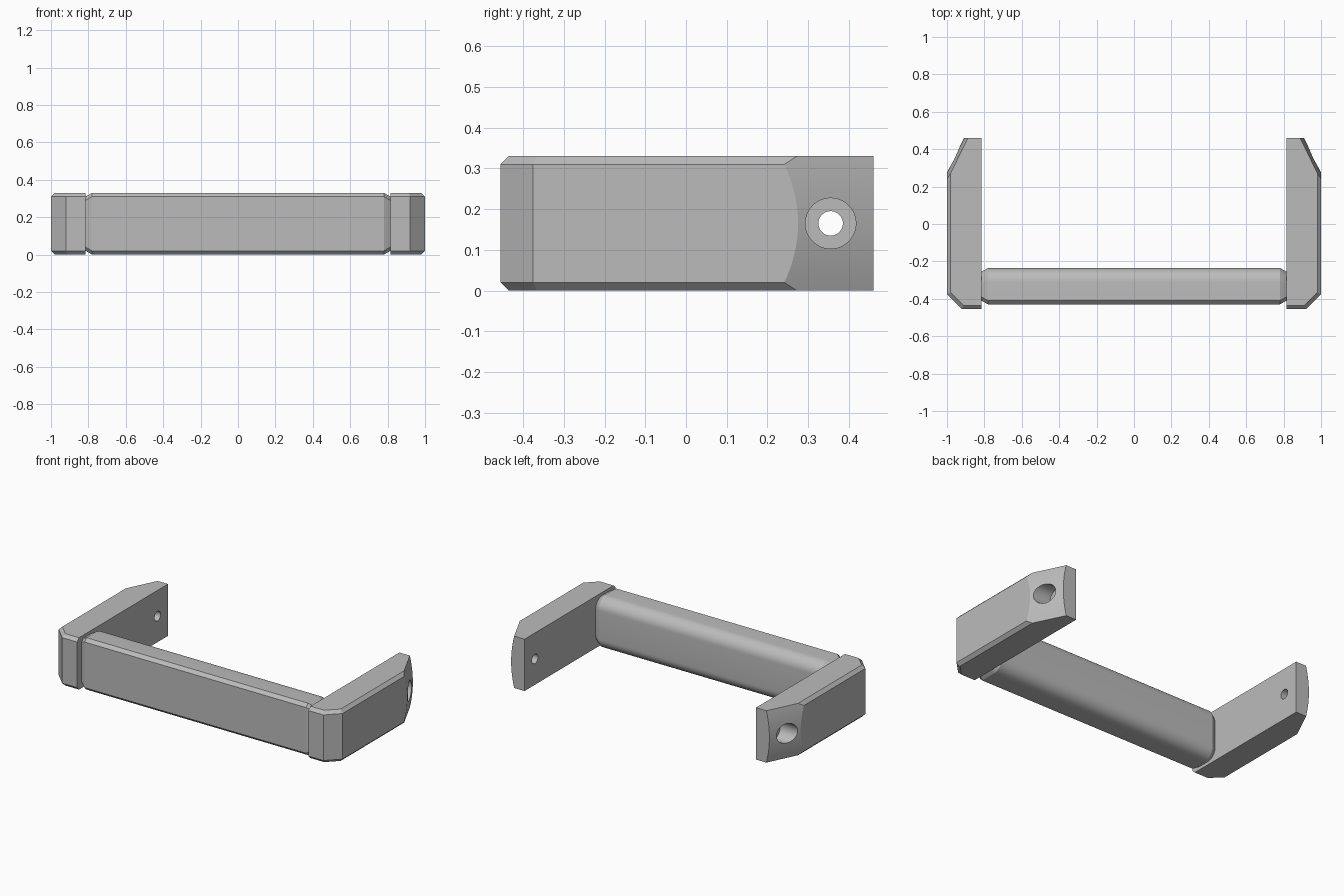
import bpy
import bmesh
import math

cube = bpy.data.objects.get("Cube")
if cube:
    bpy.data.objects.remove(cube, do_unlink=True)

H = 0.33          # overall height
MID = H / 2
C = 0.02          # edge chamfer

grey = bpy.data.materials.new("satin_grey")
grey.use_nodes = True
colour = (0.5, 0.5, 0.5, 1)
grey.diffuse_color = colour
grey.node_tree.nodes["Principled BSDF"].inputs["Base Color"].default_value = colour


def loft(name, sections):
    """Closed solid through matching rings of points."""
    bm = bmesh.new()
    rings = [[bm.verts.new(p) for p in s] for s in sections]
    for a, b in zip(rings, rings[1:]):
        for i in range(len(a)):
            j = (i + 1) % len(a)
            bm.faces.new((a[i], a[j], b[j], b[i]))
    bm.faces.new(rings[0])
    bm.faces.new(rings[-1])
    bmesh.ops.recalc_face_normals(bm, faces=bm.faces)
    mesh = bpy.data.meshes.new(name)
    bm.to_mesh(mesh)
    bm.free()
    mesh.materials.append(grey)
    obj = bpy.data.objects.new(name, mesh)
    bpy.context.collection.objects.link(obj)
    return obj


def smooth(obj):
    bpy.ops.object.select_all(action="DESELECT")
    obj.select_set(True)
    bpy.context.view_layer.objects.active = obj
    bpy.ops.object.shade_smooth_by_angle(angle=math.radians(25))


def cut(obj, cutter):
    mod = obj.modifiers.new("cut", "BOOLEAN")
    mod.operation = "DIFFERENCE"
    mod.solver = "EXACT"
    mod.object = cutter
    bpy.context.view_layer.objects.active = obj
    bpy.ops.object.modifier_apply(modifier=mod.name)
    bpy.data.objects.remove(cutter, do_unlink=True)


def arm_ring(side, z, inset):
    k = inset * 0.4
    pts = [(0.815, -0.455 + inset), (0.92 - k, -0.455 + inset),
           (1 - inset, -0.375 + k), (1 - inset, 0.46), (0.815, 0.46)]
    return [(side * x, y, z) for x, y in pts]


def taper_ring(side, y):
    """Crowned boundary of the tapered rear, at one depth."""
    base = 1 - (y - 0.275) * 0.49
    ring = [(side * 1.3, y, -0.1)]
    for i in range(25):
        z = -0.03 + (H + 0.06) * i / 24
        ring.append((side * (base - 0.785 * (z - MID) ** 2), y, z))
    return ring + [(side * 1.3, y, H + 0.1)]


def drill_ring(side, x, radius):
    return [(side * x, 0.355 + radius * math.cos(t), MID + radius * math.sin(t))
            for t in (math.tau * i / 48 for i in range(48))]


# Side arms with tapered rear ends and counterbored screw holes
for side, label in ((1, "left"), (-1, "right")):
    arm = loft(label + "_arm", [arm_ring(side, z, c) for z, c in
                                ((0, C), (C, 0), (H - C, 0), (H, C))])
    cut(arm, loft("taper_cutter", [taper_ring(side, y) for y in (0.1, 0.6)]))
    cut(arm, loft("drill_cutter", [drill_ring(side, x, r) for x, r in
                                   ((0.7, 0.03), (0.87, 0.03), (0.87, 0.062), (1.2, 0.062))]))
    smooth(arm)


def bar_ring(x, inset):
    """Chamfered front edges, rounded back edges."""
    front, back, low, high = -0.43 + inset, -0.235 - inset, inset, H - inset
    r = 0.075 - inset * 0.5
    pts = [(back, low), (front + C, low), (front, low + C),
           (front, high - C), (front + C, high)]
    pts.pop(0)
    for cz, start in ((high - r, 90), (low + r, 0)):
        for i in range(11):
            t = math.radians(start - 9 * i)
            pts.append((back - r + r * math.cos(t), cz + r * math.sin(t)))
    return [(x, y, z) for y, z in pts]


# Grip bar with tapered ends meeting the arms
grip = loft("grip_bar", [bar_ring(x, c) for x, c in
                         ((-0.815, C), (-0.78, 0), (0.78, 0), (0.815, C))])
smooth(grip)
